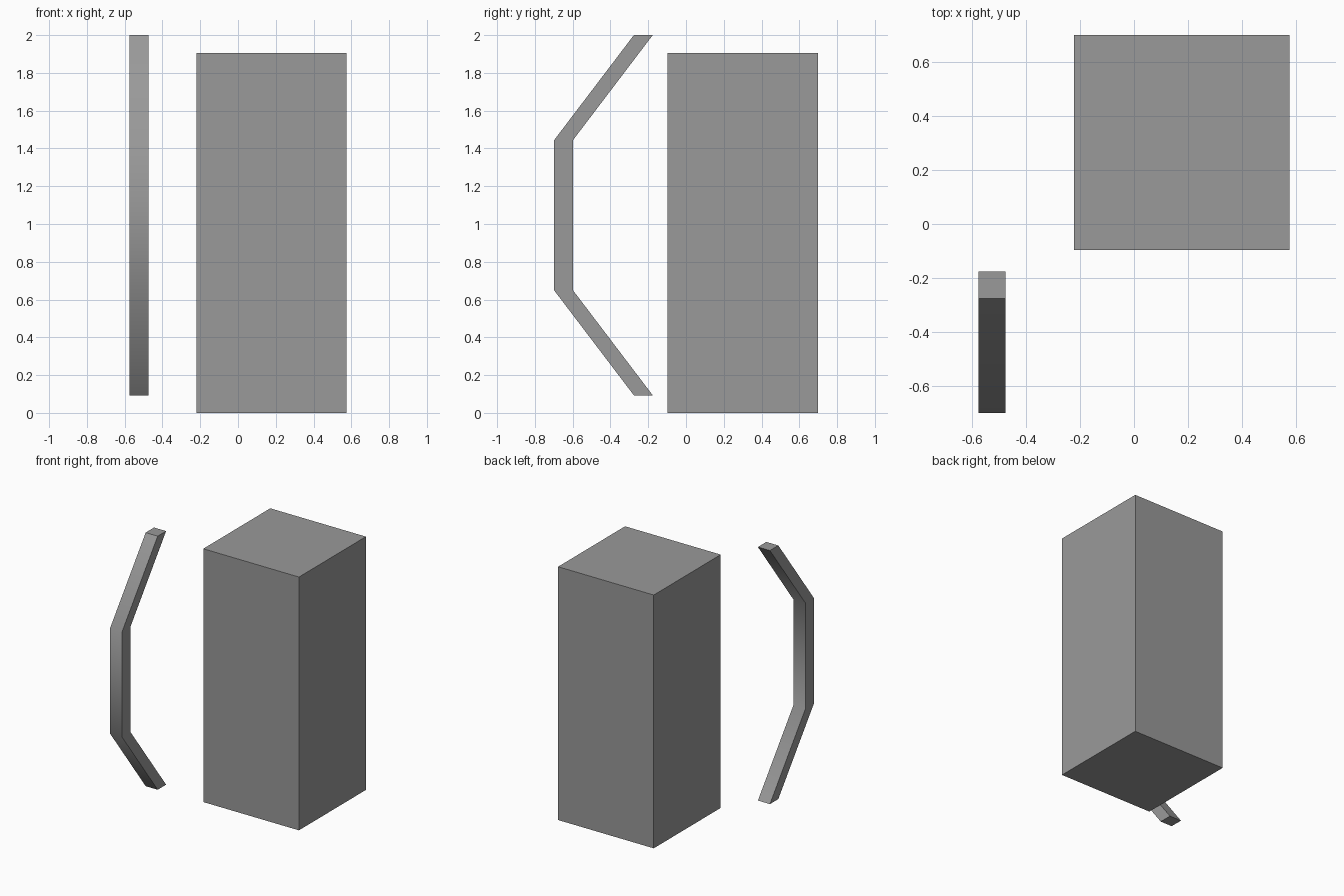
import bpy, bmesh
from math import radians

if "Cube" in bpy.data.objects:
    bpy.data.objects.remove(bpy.data.objects["Cube"])

# Dark grey shared by both parts
grey = bpy.data.materials.new("dark_grey")
grey.diffuse_color = (0.32, 0.32, 0.32, 1)
grey.use_nodes = True
grey.node_tree.nodes["Principled BSDF"].inputs["Base Color"].default_value = grey.diffuse_color


def finish(name, bm):
    bmesh.ops.recalc_face_normals(bm, faces=bm.faces)
    mesh = bpy.data.meshes.new(name)
    bm.to_mesh(mesh)
    bm.free()
    mesh.materials.append(grey)
    obj = bpy.data.objects.new(name, mesh)
    bpy.context.collection.objects.link(obj)
    return obj


# Tall square block
bm = bmesh.new()
bmesh.ops.create_cube(bm, size=1)
bmesh.ops.scale(bm, vec=(0.796, 0.796, 1.905), verts=bm.verts)
bmesh.ops.translate(bm, vec=(0.177, 0.301, 0.9525), verts=bm.verts)
finish("body_block", bm)

# Bent handle: a square section swept along a path in the YZ plane
X0, X1, DEPTH = -0.575, -0.475, 0.1
path = [(-0.276, 0.093), (-0.699, 0.65), (-0.699, 1.443), (-0.276, 2.0)]
bm = bmesh.new()
rings = [[bm.verts.new(p) for p in ((X0, y, z), (X1, y, z),
                                    (X1, y + DEPTH, z), (X0, y + DEPTH, z))]
         for y, z in path]
for a, b in zip(rings, rings[1:]):
    for i in range(4):
        j = (i + 1) % 4
        bm.faces.new((a[i], a[j], b[j], b[i]))
bm.faces.new(rings[0])
bm.faces.new(rings[-1])
handle = finish("handle", bm)

# Smooth over the bends, keep the long edges and ends sharp
bpy.context.view_layer.objects.active = handle
handle.select_set(True)
bpy.ops.object.shade_smooth_by_angle(angle=radians(45))
